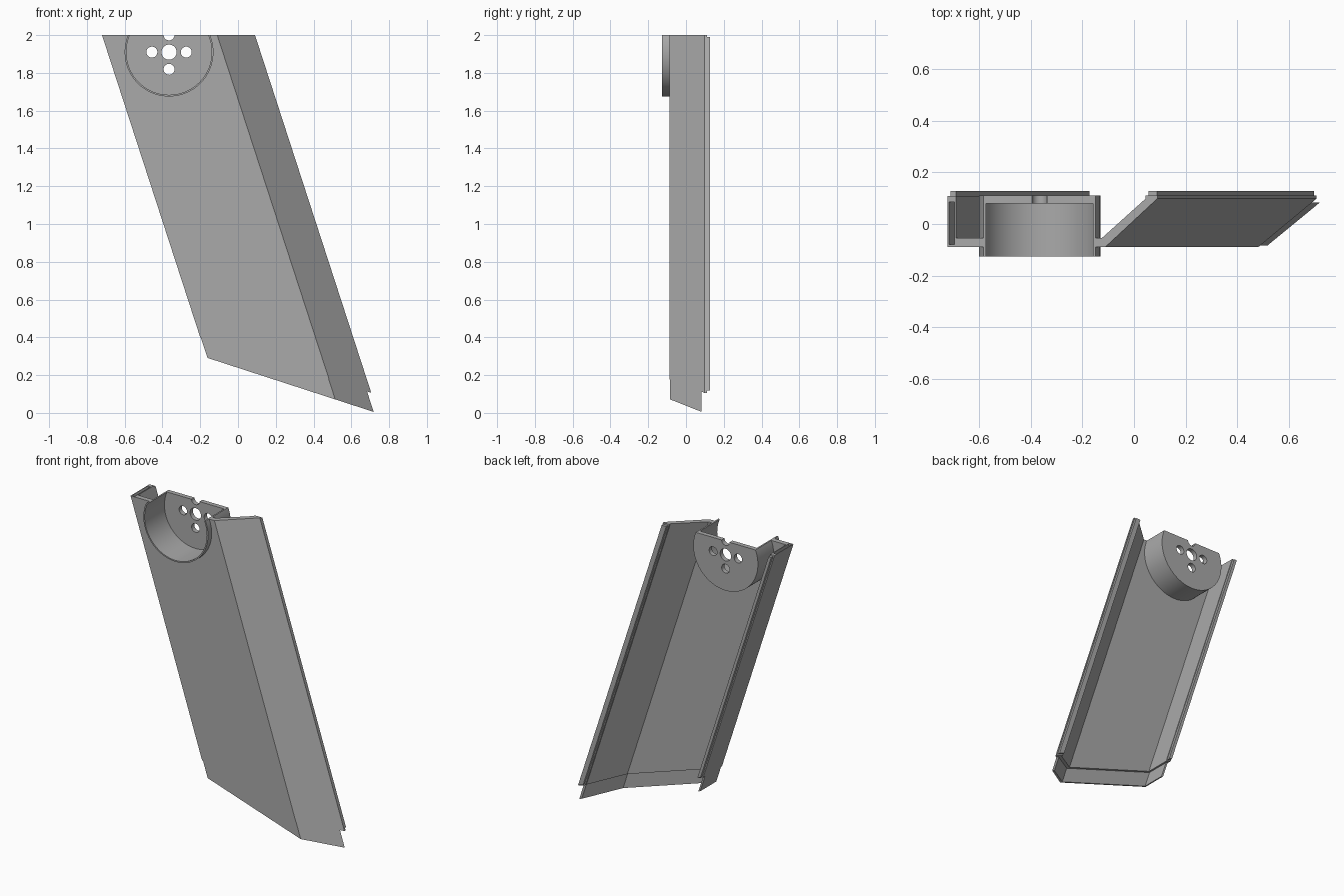
import bpy, bmesh, math
from mathutils import Matrix, Vector

cube = bpy.data.objects.get("Cube")
if cube:
    bpy.data.objects.remove(cube, do_unlink=True)

LEAN = 0.325   # sideways travel per unit of drop
TOP = 2.0

grey = bpy.data.materials.new("mid_grey")
grey.use_nodes = True
colour = (0.4, 0.4, 0.4, 1)
grey.diffuse_color = colour
grey.node_tree.nodes["Principled BSDF"].inputs["Base Color"].default_value = colour


def finish(bm, name):
    bmesh.ops.recalc_face_normals(bm, faces=bm.faces)
    mesh = bpy.data.meshes.new(name)
    bm.to_mesh(mesh)
    bm.free()
    mesh.materials.append(grey)
    obj = bpy.data.objects.new(name, mesh)
    bpy.context.collection.objects.link(obj)
    return obj


def mitre_z(x):
    """Height where the leaning line starting at x meets the sloped end."""
    return (0.124 - LEAN * x) / (1 - LEAN * LEAN)


def leaning_prism(name, profile, start, end):
    """Sweep an x-y profile down the leaning axis between two height rules."""
    bm = bmesh.new()
    rings = []
    for rule in (start, end):
        rings.append([bm.verts.new((x + LEAN * (TOP - rule(x)), y, rule(x)))
                      for x, y in profile])
    bm.faces.new(rings[0])
    bm.faces.new(rings[1][::-1])
    n = len(profile)
    for i in range(n):
        j = (i + 1) % n
        bm.faces.new((rings[0][i], rings[1][i], rings[1][j], rings[0][j]))
    return finish(bm, name)


def drum(name, x, z, radius, y0, y1, segments=96):
    """Cylinder running front to back."""
    bm = bmesh.new()
    place = (Matrix.Translation(Vector((x, (y0 + y1) / 2, z)))
             @ Matrix.Rotation(math.pi / 2, 4, "X"))
    bmesh.ops.create_cone(bm, cap_ends=True, segments=segments, radius1=radius,
                          radius2=radius, depth=y1 - y0, matrix=place)
    return finish(bm, name)


def cut(target, cutter):
    mod = target.modifiers.new("cut", "BOOLEAN")
    mod.operation = "DIFFERENCE"
    mod.solver = "EXACT"
    mod.object = cutter
    bpy.context.view_layer.objects.active = target
    bpy.ops.object.modifier_apply(modifier=mod.name)
    bpy.data.objects.remove(cutter, do_unlink=True)


def level(height):
    return lambda x: height


# Channel-shaped main shell with one square and one slanted side
shell = leaning_prism("channel_shell", [
    (-0.72, 0.108), (-0.72, -0.088), (-0.11, -0.088), (0.09, 0.098),
    (0.09, 0.11), (0.045, 0.11), (0.045, 0.098), (-0.125, -0.055),
    (-0.688, -0.055), (-0.688, 0.108)], level(TOP), mitre_z)

# Slot inside the square side wall
slot = [(-0.715, -0.08), (-0.694, -0.08), (-0.694, 0.085), (-0.715, 0.085)]
cut(shell, leaning_prism("slot_cutter", slot, level(TOP + 0.1),
                         lambda x: mitre_z(x) + 0.02))

# Thin lip continuing below the shell
leaning_prism("bottom_lip", [
    (-0.717, 0.083), (-0.717, -0.084), (-0.112, -0.084), (0.07, 0.083),
    (0.054, 0.083), (-0.118, -0.072), (-0.705, -0.072), (-0.705, 0.083)],
    lambda x: mitre_z(x) + 0.01, lambda x: mitre_z(x) - 0.108)

# Rear rails along both sides
for name, x0, x1 in (("right_rail", -0.712, -0.692), ("left_rail", 0.052, 0.085)):
    leaning_prism(name, [(x0, 0.105), (x1, 0.105), (x1, 0.127), (x0, 0.127)],
                  level(TOP - 0.01), lambda x: mitre_z(x) + 0.01)

# Round cup, open to the front, set into the shell
CX, CZ, R = -0.365, 1.91, 0.235
cut(shell, drum("bore_cutter", CX, CZ, R - 0.004, -0.2, 0.2))
cup = drum("round_cup", CX, CZ, R, -0.126, 0.11)
cut(cup, drum("recess_cutter", CX, CZ, R - 0.009, -0.2, 0.08))

# Centre hole and four bolt holes in the cup floor
holes = [(0, 0, 0.04)]
for k in range(4):
    a = k * math.pi / 2
    holes.append((0.091 * math.cos(a), 0.091 * math.sin(a), 0.029))
for dx, dz, r in holes:
    cut(cup, drum("hole_cutter", CX + dx, CZ + dz, r, 0.03, 0.2, 32))

# Trim the cup level with the top of the shell
bm = bmesh.new()
bmesh.ops.create_cube(bm, size=1, matrix=Matrix.Translation((CX, 0, TOP + 0.5)))
cut(cup, finish(bm, "top_cutter"))

bpy.ops.object.select_all(action="DESELECT")
cup.select_set(True)
bpy.context.view_layer.objects.active = cup
bpy.ops.object.shade_smooth_by_angle(angle=math.radians(30))
